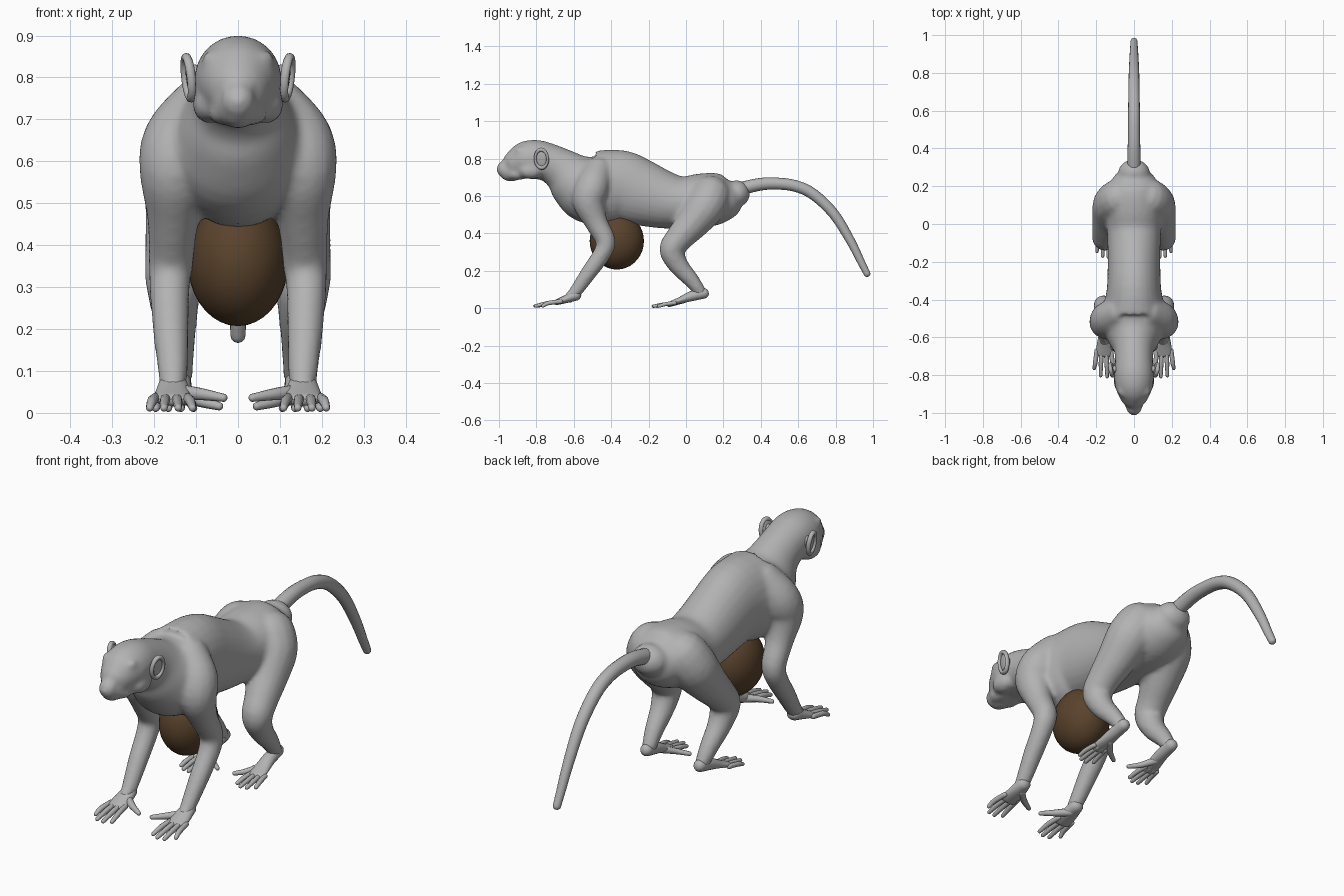
import bpy, bmesh, math
from mathutils import Vector, Matrix

cube = bpy.data.objects.get("Cube")
if cube:
    bpy.data.objects.remove(cube)


def material(name, rgb):
    m = bpy.data.materials.new(name)
    m.use_nodes = True
    m.diffuse_color = (*rgb, 1)
    m.node_tree.nodes["Principled BSDF"].inputs["Base Color"].default_value = (*rgb, 1)
    return m


GREY = material("grey skin", (0.45, 0.45, 0.45))
BROWN = material("dark brown", (0.1, 0.055, 0.025))
TAN = material("tan iris", (0.3, 0.15, 0.07))


def catmull(a, b, c, d, t):
    return [0.5 * (2*q + (r-p)*t + (2*p-5*q+4*r-s)*t*t + (3*q-p-3*r+s)*t**3)
            for p, q, r, s in zip(a, b, c, d)]


def tube(bm, pts, sides=16, steps=4):
    """Closed rounded tube through (x, y, z, half_width, half_height) points."""
    pts = [tuple(p) if len(p) == 5 else (*p, p[3]) for p in pts]
    ext = [pts[0]] + pts + [pts[-1]]
    path = []
    for i in range(len(pts) - 1):
        path += [catmull(*ext[i:i+4], k / steps) for k in range(steps)]
    path.append(pts[-1])
    pos = [Vector(p[:3]) for p in path]
    main = (pos[-1] - pos[0]).normalized()
    ref = Vector((0, 1, 0)) if abs(main.x) > 0.8 else Vector((1, 0, 0))
    rings = []
    n = len(path)
    for i, p in enumerate(path):
        t = (pos[min(i+1, n-1)] - pos[max(i-1, 0)]).normalized()
        side = (ref - t * ref.dot(t)).normalized()
        up = t.cross(side)
        # Rounded caps at both ends
        caps = [(0, 1)]
        if i in (0, n - 1):
            angles = [math.pi / 8 * k for k in range(4)]
            caps = [(math.sin(a), math.cos(a)) for a in angles]
            if i == 0:
                caps = [(-a, b) for a, b in reversed(caps)]
        for off, s in caps:
            c = pos[i] + t * off * min(p[3], p[4])
            ring = []
            for k in range(sides):
                a = 2 * math.pi * k / sides
                ring.append(bm.verts.new(c + side * math.cos(a) * p[3] * s + up * math.sin(a) * p[4] * s))
            rings.append(ring)
    for r1, r2 in zip(rings, rings[1:]):
        for k in range(sides):
            j = (k + 1) % sides
            bm.faces.new((r1[k], r1[j], r2[j], r2[k]))
    bm.faces.new(rings[0][::-1])
    bm.faces.new(rings[-1])


def blob(bm, loc, scale, seg=24):
    mat = Matrix.Translation(loc) @ Matrix.Diagonal((*scale, 1))
    bmesh.ops.create_uvsphere(bm, u_segments=seg, v_segments=seg // 2, radius=1, matrix=mat)


def flip(pts, s):
    return [(p[0] * s, *p[1:]) for p in pts]


def finish(name, bm, *mats):
    bmesh.ops.recalc_face_normals(bm, faces=bm.faces)
    me = bpy.data.meshes.new(name)
    bm.to_mesh(me)
    bm.free()
    ob = bpy.data.objects.new(name, me)
    bpy.context.collection.objects.link(ob)
    for m in mats:
        me.materials.append(m)
    me.shade_smooth()
    return ob


# Trunk, neck and head outline: y, top, bottom, half width
trunk = [(.27, .685, .54, .085), (.23, .71, .485, .12), (.17, .725, .45, .145),
         (.08, .72, .43, .155), (-.02, .705, .425, .145), (-.12, .735, .425, .14),
         (-.25, .8, .44, .14), (-.35, .845, .455, .145), (-.45, .845, .44, .165),
         (-.53, .835, .46, .175), (-.6, .84, .535, .14), (-.66, .855, .62, .108),
         (-.73, .88, .675, .1), (-.8, .9, .69, .104), (-.86, .89, .685, .1),
         (-.91, .845, .68, .078), (-.945, .8, .675, .055), (-.972, .79, .7, .042)]
arm = [(.08, -.47, .73, .08), (.135, -.5, .65, .092), (.148, -.52, .57, .088),
       (.155, -.48, .46, .062), (.16, -.43, .36, .054), (.163, -.45, .29, .048),
       (.16, -.52, .19, .043), (.155, -.59, .09, .035), (.155, -.62, .06, .03)]
leg = [(.08, .13, .6, .11), (.112, .1, .54, .108), (.132, .03, .45, .09),
       (.148, -.04, .37, .074), (.153, -.075, .31, .068), (.15, -.04, .23, .054),
       (.145, .03, .15, .042), (.14, .075, .09, .033)]

bm = bmesh.new()
tube(bm, [(0, y, (t + b) / 2, w, (t - b) / 2) for y, t, b, w in trunk], 28)
for s in (1, -1):
    tube(bm, flip(arm, s))
    tube(bm, flip(leg, s))
    blob(bm, (s * .066, -.83, .735), (.043, .065, .045))    # cheek
    blob(bm, (s * .055, -.885, .845), (.034, .032, .018))   # brow
    blob(bm, (s * .03, -.9, .715), (.04, .06, .03))         # jaw
blob(bm, (0, -.955, .745), (.044, .044, .038))              # nose
body = finish("body", bm, GREY)
rm = body.modifiers.new("merge", 'REMESH')
rm.mode = 'VOXEL'
rm.voxel_size = .011
rm.use_smooth_shade = True
sm = body.modifiers.new("soften", 'SMOOTH')
sm.factor = .5
sm.iterations = 7

# Tail
tail = [(.26, .63, .036), (.38, .66, .034), (.47, .667, .032), (.58, .655, .031),
        (.68, .61, .03), (.79, .505, .028), (.88, .36, .024), (.94, .24, .02), (.968, .185, .018)]
bm = bmesh.new()
tube(bm, [(0, *p) for p in tail])
finish("tail", bm, GREY)

# Hands and feet: palm, four digits and an inward thumb
for s, side in ((1, "left"), (-1, "right")):
    bm = bmesh.new()
    tube(bm, flip([(.155, -.59, .07, .033, .03), (.155, -.64, .05, .042, .022),
                   (.158, -.69, .032, .045, .015)], s))
    for i in range(4):
        x, tip = .122 + i * .025, (-.79, -.808, -.803, -.765)[i]
        out = (i - 1.5) * .009
        tube(bm, flip([(x, -.67, .036, .012), (x + out * .6, -.735, .028, .012),
                       (x + out, tip, .012, .009)], s), 10)
    tube(bm, flip([(.145, -.62, .05, .02), (.09, -.665, .045, .015), (.035, -.695, .036, .01)], s), 10)
    finish(side + "_hand", bm, GREY)

    bm = bmesh.new()
    tube(bm, flip([(.14, .095, .08, .028, .028), (.142, .03, .065, .031, .027),
                   (.146, -.03, .043, .036, .018), (.15, -.075, .028, .04, .013)], s))
    for i in range(4):
        x, tip = .118 + i * .022, (-.155, -.175, -.17, -.145)[i]
        out = (i - 1.5) * .008
        tube(bm, flip([(x, -.06, .028, .011), (x + out * .6, -.11, .022, .011),
                       (x + out, tip, .011, .009)], s), 10)
    tube(bm, flip([(.135, -.01, .045, .018), (.09, -.06, .027, .013), (.045, -.09, .016, .01)], s), 10)
    finish(side + "_foot", bm, GREY)

    # Ear: thin cup with a raised rim, flaring outward
    bm = bmesh.new()
    blob(bm, (0, 0, 0), (.009, .034, .05), 20)
    n, m = 24, 8
    ring = []
    for i in range(n):
        a = 2 * math.pi * i / n
        for j in range(m):
            b = 2 * math.pi * j / m
            r = 1 + .22 * math.cos(b)
            ring.append(bm.verts.new((.005 + .011 * math.sin(b), .034 * r * math.cos(a), .049 * r * math.sin(a))))
    for i in range(n):
        for j in range(m):
            k, q = (i + 1) % n * m, (j + 1) % m
            bm.faces.new((ring[i*m+j], ring[k+j], ring[k+q], ring[i*m+q]))
    blob(bm, (-.012, 0, 0), (.018, .02, .03), 16)
    place = Matrix.Translation((.113, -.772, .8)) @ Matrix.Rotation(-.2, 4, 'Z') @ Matrix.Rotation(.12, 4, 'Y')
    bmesh.ops.transform(bm, matrix=Matrix.Diagonal((s, 1, 1, 1)) @ place, verts=bm.verts)
    finish(side + "_ear", bm, GREY)

    # Eye: tan ball showing around a pale front and a lid ring
    bm = bmesh.new()
    blob(bm, (s * .052, -.902, .814), (.022, .02, .021))
    eye = finish(side + "_eye", bm, TAN, GREY, BROWN)
    for f in eye.data.polygons:
        d = f.center - Vector((s * .052, -.902, .814))
        if abs(d.z) < .0135:
            f.material_index = 1
        if d.x * s > .018 and abs(d.z) < .006:
            f.material_index = 2

# Round brown belly mass
bm = bmesh.new()
blob(bm, (0, -.37, .36), (.12, .145, .153), 36)
finish("belly_ball", bm, BROWN)
